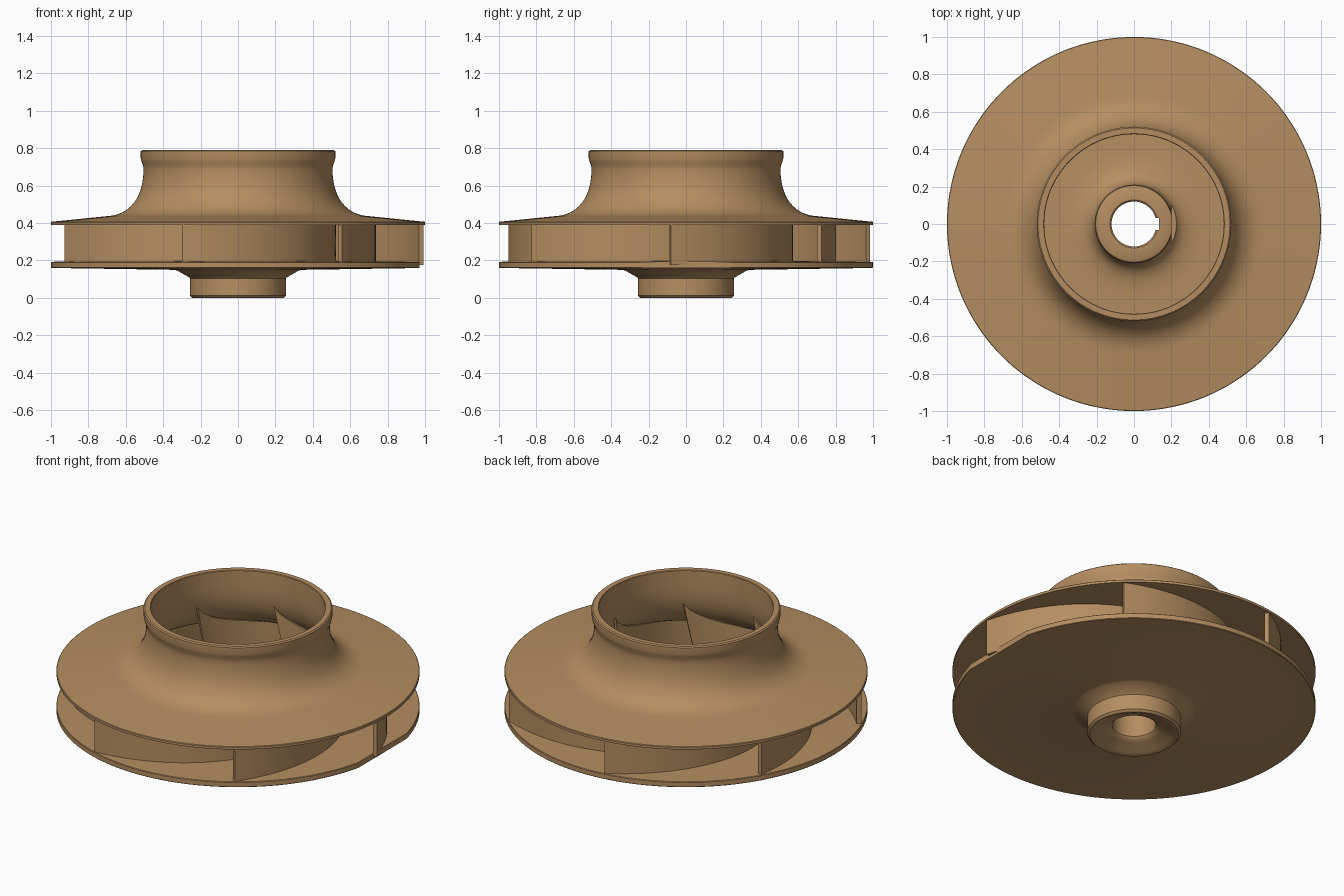
import bpy, bmesh, math
from mathutils import Vector
from mathutils.geometry import interpolate_bezier

if "Cube" in bpy.data.objects:
    bpy.data.objects.remove(bpy.data.objects["Cube"])

SEG = 144
BLADES = 7
SPIRAL = 0.378          # logarithmic spiral rate of the blades
THICK = 0.026

bronze = bpy.data.materials.new("bronze")
bronze.diffuse_color = (0.46, 0.27, 0.12, 1)
bronze.use_nodes = True
bronze.node_tree.nodes["Principled BSDF"].inputs["Base Color"].default_value = bronze.diffuse_color


def finish(name, bm):
    bmesh.ops.recalc_face_normals(bm, faces=bm.faces)
    me = bpy.data.meshes.new(name)
    bm.to_mesh(me)
    bm.free()
    ob = bpy.data.objects.new(name, me)
    bpy.context.collection.objects.link(ob)
    me.materials.append(bronze)
    return ob


def smooth(ob):
    bpy.ops.object.select_all(action='DESELECT')
    ob.select_set(True)
    bpy.context.view_layer.objects.active = ob
    bpy.ops.object.shade_smooth_by_angle(angle=math.radians(32))


def bez(a, b, c, d, n=14):
    pts = interpolate_bezier(*[Vector((p[0], p[1], 0)) for p in (a, b, c, d)], n)
    return [(p.x, p.y) for p in pts]


def revolve(name, profile):
    """Closed (radius, z) profile spun about the z axis."""
    bm = bmesh.new()
    rings = []
    for i in range(SEG):
        a = 2 * math.pi * i / SEG
        rings.append([bm.verts.new((r * math.cos(a), r * math.sin(a), z)) for r, z in profile])
    n = len(profile)
    for i in range(SEG):
        p, q = rings[i], rings[(i + 1) % SEG]
        for j in range(n):
            k = (j + 1) % n
            bm.faces.new((p[j], q[j], q[k], p[k]))
    return finish(name, bm)


def cut_box(ob, lo, hi):
    """Subtract an axis-aligned box."""
    bm = bmesh.new()
    bmesh.ops.create_cube(bm, size=1)
    for v in bm.verts:
        v.co = [(l + h) / 2 + c * (h - l) for l, h, c in zip(lo, hi, v.co)]
    cutter = finish("cutter", bm)
    cutter.hide_render = True
    mod = ob.modifiers.new("cut", 'BOOLEAN')
    mod.operation = 'DIFFERENCE'
    mod.solver = 'EXACT'
    mod.object = cutter
    bpy.context.view_layer.objects.active = ob
    bpy.ops.object.modifier_apply(modifier=mod.name)
    bpy.data.objects.remove(cutter)


# Front shroud with flared neck and suction eye rim
outer = bez((0.505, 0.69), (0.505, 0.56), (0.56, 0.445), (0.70, 0.437), 18)
inner = bez((0.70, 0.402), (0.54, 0.415), (0.482, 0.53), (0.48, 0.69), 18)
shroud = revolve("front_shroud",
                 [(0.483, 0.79), (0.513, 0.79), (0.52, 0.784), (0.52, 0.745), (0.516, 0.728),
                  (0.508, 0.708)] + outer + [(0.997, 0.407), (1.0, 0.404), (1.0, 0.39)]
                 + inner + [(0.48, 0.787)])
smooth(shroud)

# Back plate with hub, dished hub end and bore
fillet = bez((0.21, 0.32), (0.215, 0.24), (0.26, 0.205), (0.40, 0.20), 12)
back = revolve("back_plate_and_hub",
               [(0.12, 0.36), (0.128, 0.368), (0.195, 0.368), (0.205, 0.362), (0.21, 0.35)]
               + fillet
               + [(0.997, 0.193), (1.0, 0.19), (1.0, 0.163), (0.997, 0.16), (0.34, 0.15),
                  (0.325, 0.146), (0.265, 0.112), (0.257, 0.104), (0.257, 0.012), (0.245, 0.0),
                  (0.232, 0.0), (0.215, 0.008), (0.15, 0.034), (0.13, 0.043), (0.12, 0.055)])
cut_box(back, (0.05, -0.032, -0.1), (0.133, 0.032, 0.6))     # keyway
cut_box(back, (0.2, -0.1, 0.26), (0.3, 0.1, 0.6))            # flat on the hub
cut_box(back, (0.97, -0.5, 0.0), (1.2, 0.5, 0.3))            # balancing flat on the rim
smooth(back)


def under_shroud(r):
    """Height of the shroud's inner surface at a radius."""
    line = [(1.0, 0.39)] + inner
    for (r0, z0), (r1, z1) in zip(line, line[1:]):
        if r1 <= r <= r0:
            return z0 + (z1 - z0) * (r0 - r) / max(r0 - r1, 1e-6)
    return 0.6


# Backward-swept spiral blades with a raked leading edge
def blade(name, start):
    bm = bmesh.new()
    beta = math.atan(SPIRAL)
    steps = 30
    rows = []
    for i in range(steps + 1):
        u = i / steps
        row = []
        for side, level in ((0, 0), (0, 1), (1, 1), (1, 0)):
            th = math.radians(97 * u + level * 9 * u ** 4)
            r = 0.995 * math.exp(-SPIRAL * th)
            a = start + th
            taper = THICK * (1 - 0.5 * max(0, u - 0.85) / 0.15)
            p = Vector((r * math.cos(a), r * math.sin(a)))
            p -= side * taper * Vector((math.cos(a + beta), math.sin(a + beta)))
            z = under_shroud(r) + 0.01 if level else 0.175
            row.append(bm.verts.new((p.x, p.y, z)))
        rows.append(row)
    for p, q in zip(rows, rows[1:]):
        for j in range(4):
            k = (j + 1) % 4
            bm.faces.new((p[j], p[k], q[k], q[j]))
    bm.faces.new(rows[0])
    bm.faces.new(rows[-1])
    return finish(name, bm)


for i in range(BLADES):
    smooth(blade(f"blade_{i + 1}", math.radians(-4.6) + 2 * math.pi * i / BLADES))
